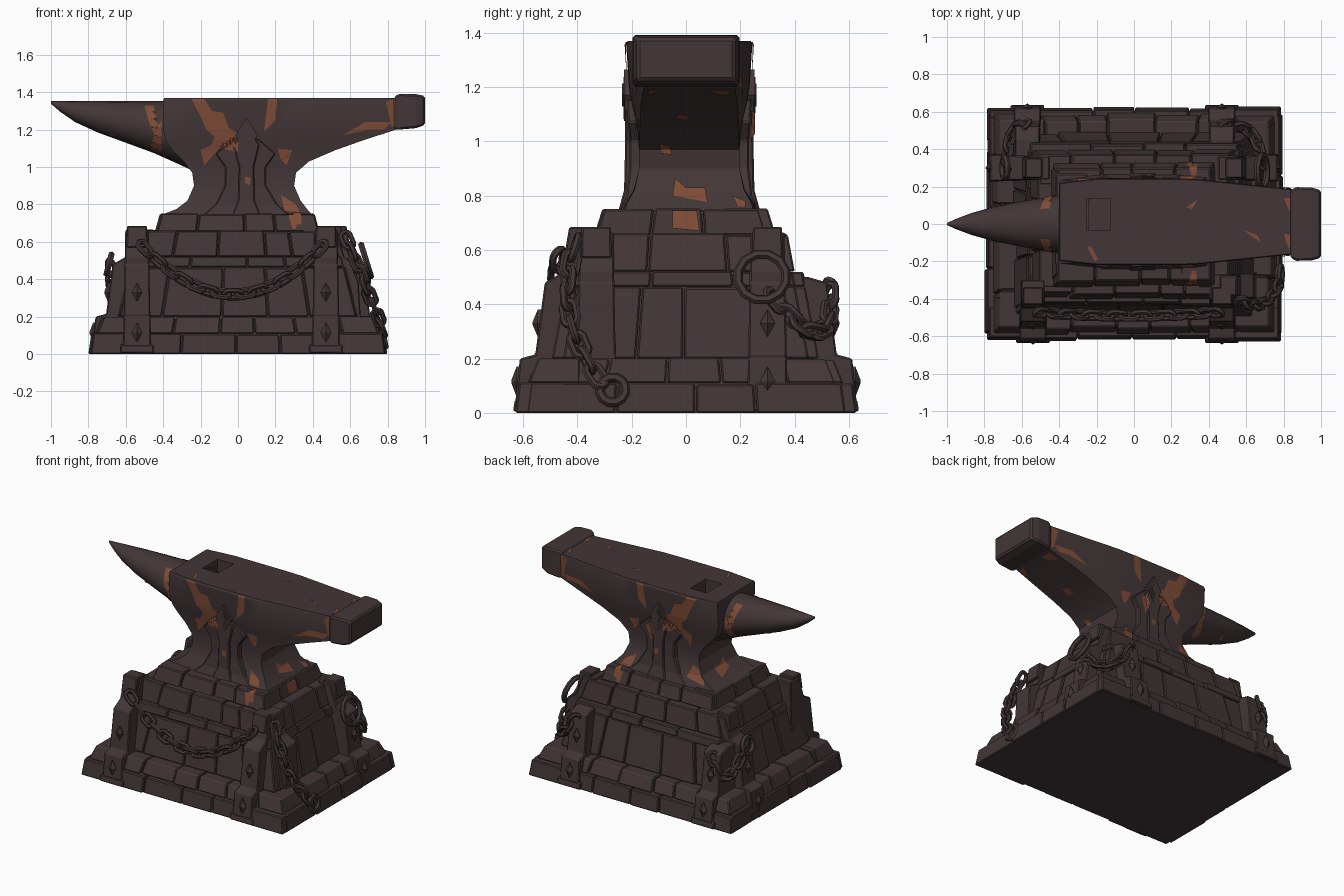
import bpy, bmesh, math, random
from math import cos, sin, pi
from mathutils import Vector, Matrix
from mathutils.bvhtree import BVHTree

random.seed(4)
cube = bpy.data.objects.get("Cube")
if cube:
    bpy.data.objects.remove(cube, do_unlink=True)


def material(name, rgb):
    m = bpy.data.materials.new(name)
    m.use_nodes = True
    m.diffuse_color = (*rgb, 1)
    m.node_tree.nodes["Principled BSDF"].inputs["Base Color"].default_value = (*rgb, 1)
    return m


IRON = material("dark brown iron", (.056, .037, .038))
RUST = material("rust orange", (.21, .072, .038))


def finish(name, bm, mat, bevel=0, smooth=None):
    bmesh.ops.recalc_face_normals(bm, faces=bm.faces)
    mesh = bpy.data.meshes.new(name)
    bm.to_mesh(mesh)
    bm.free()
    mesh.materials.append(mat)
    ob = bpy.data.objects.new(name, mesh)
    bpy.context.collection.objects.link(ob)
    bpy.ops.object.select_all(action='DESELECT')
    ob.select_set(True)
    bpy.context.view_layer.objects.active = ob
    if smooth:
        bpy.ops.object.shade_smooth_by_angle(angle=math.radians(smooth))
    if bevel:
        mod = ob.modifiers.new("worn edges", 'BEVEL')
        mod.width, mod.segments = bevel, 1
    return ob


def loft(bm, rings, closed=False):
    """Skin a list of equal rings; cap the ends unless they join up."""
    vs = [[bm.verts.new(p) for p in r] for r in rings]
    n = len(vs[0])
    for a, b in zip(vs, vs[1:] + vs[:1] if closed else vs[1:]):
        for i in range(n):
            bm.faces.new((a[i], a[(i + 1) % n], b[(i + 1) % n], b[i]))
    if not closed:
        bm.faces.new(vs[0])
        bm.faces.new(vs[-1])


def side(angle, t, d, z):
    """Point on one of the four sides: t along it, d outward."""
    return Matrix.Rotation(angle, 3, 'Z') @ Vector((t, -d, z))


# Stone courses: z range, then half sizes in x and y at bottom and top, bricks per side
def course(name, z0, z1, x0, y0, x1, y1, count, gap=.003):
    bm = bmesh.new()
    loft(bm, [[(sx * (x - .012), sy * (y - .012), z) for sx, sy in ((-1, -1), (1, -1), (1, 1), (-1, 1))]
              for x, y, z in ((x0, y0, max(0, z0 - .03)), (x1, y1, z1 - .012))])
    finish(name + "_core", bm, IRON)
    bm = bmesh.new()
    for k in range(4):
        w0, w1, d0, d1 = (x0, x1, y0, y1) if k % 2 == 0 else (y0 - .03, y1 - .03, x0, x1)
        n = max(2, round(count * w0 / x0))
        cuts = [-1] + [-1 + 2 * (i + random.uniform(-.2, .2)) / n for i in range(1, n)] + [1]
        for a, b in zip(cuts, cuts[1:]):
            out, top = random.uniform(-.006, .01), z1 + random.uniform(-.006, .003)
            loft(bm, [[side(k * pi / 2, t, d, z) for t, d in (
                (a * w + gap, d1 - .16), (b * w - gap, d1 - .16), (b * w - gap, e + out), (a * w + gap, e + out))]
                for w, e, d, z in ((w0, d0, d0, z0), (w1, d1, d1, top))])
    return finish(name, bm, IRON, bevel=.006)


course("footing_stones", 0, .11, .79, .62, .775, .605, 6)
course("lower_stones", .11, .2, .755, .585, .72, .55, 7)
course("wall_stones", .2, .465, .635, .485, .57, .435, 5)
course("ledge_stones", .465, .52, .57, .435, .555, .425, 4)
course("upper_stones", .52, .66, .545, .395, .505, .37, 5)
plinth = course("plinth_stones", .655, .75, .435, .33, .41, .30, 4)

# Buttress straps with a foot plate, top clamp and pointed studs
PROFILE = ((.3, .005), (.632, .005), (.612, .2), (.555, .215), (.52, .48), (.45, .52), (.40, .665), (.3, .665))
FOOT = ((.5, .005), (.637, .005), (.63, .05), (.5, .06))
CLAMP = ((.34, .575), (.45, .57), (.43, .685), (.34, .685))
STRAPS = ((0, -.54, 0), (0, .47, 0), (2, -.47, 0), (2, .57, 0), (1, .3, .15), (3, -.3, .15), (1, -.33, .12))
bm, studs = bmesh.new(), bmesh.new()
for k, t, shift in STRAPS:
    angle = k * pi / 2
    upper_only = k == 1 and t < 0
    parts = [(.075, PROFILE)]
    if k == 2:
        parts = [(.075, [(d, min(z, .5)) for d, z in PROFILE])]
    elif upper_only:
        parts = [(.075, [(min(d, .535), max(z, .2)) for d, z in PROFILE])]
    if k != 2:
        parts.append((.065, CLAMP))
    if not upper_only:
        parts.append((.09, FOOT))
        for z, d, h in ((.115, .618, .055), (.33, .54, .05)):
            loft(studs, [[side(angle, t + a * r * .028, e + shift, z + b * r * h)
                          for a, b in ((0, 1), (1, 0), (0, -1), (-1, 0))] for r, e in ((1, d - .02), (1, d + .006), (.1, d + .025))])
    for half, pts in parts:
        loft(bm, [[side(angle, t + s * half * (1 - .25 * z), d + shift, z) for d, z in pts] for s in (-1, 1)])
finish("buttress_straps", bm, IRON, bevel=.006)
finish("strap_studs", studs, IRON)


# Chains and rings
def link(bm, matrix, radius, stretch, thick):
    rings = []
    for i in range(12):
        a = 2 * pi * (i + .5) / 12
        centre = Vector((radius * cos(a) + math.copysign(stretch, cos(a)), radius * sin(a), 0))
        rings.append([matrix @ (centre + thick * (cos(b) * Vector((cos(a), sin(a), 0)) + Vector((0, 0, sin(b)))))
                      for b in (j * pi / 3 for j in range(6))])
    loft(bm, rings, closed=True)


def chain(name, start, pull, end, count):
    a, p, b = map(Vector, (start, pull, end))
    bm = bmesh.new()
    for i in range(count):
        u = (i + .5) / count
        pos = a * (1 - u) ** 2 + p * 2 * u * (1 - u) + b * u * u
        tangent = (p - a) * (1 - u) + (b - p) * u
        turn = tangent.to_track_quat('X', 'Z').to_matrix().to_4x4()
        roll = Matrix.Rotation(pi / 4 + (i % 2) * pi / 2, 4, 'X')
        link(bm, Matrix.Translation(pos) @ turn @ roll, .028, .02, .014)
    finish(name, bm, IRON, smooth=40)


chain("front_chain", (-.53, -.47, .6), (-.02, -.51, .04), (.47, -.47, .6), 15)
chain("right_hanging_chain", (.57, -.40, .64), (.69, -.50, .36), (.78, -.31, .11), 9)
chain("back_left_corner_chain", (.68, .3, .45), (.68, .55, .14), (.47, .53, .47), 8)
chain("back_right_corner_chain", (-.68, .3, .5), (-.68, .54, .16), (-.57, .53, .48), 8)
bm = bmesh.new()
for pos, tilt, r in (((.685, .28, .5), .3, .09), ((-.69, .3, .48), -.25, .055), ((.78, -.27, .085), .2, .048)):
    link(bm, Matrix.Translation(pos) @ Matrix.Rotation(pi / 2 - tilt, 4, 'Y'), r, 0, .018)
finish("wall_rings", bm, IRON, smooth=40)

# Anvil body: rows of z, left x, right x, half depth
CY = .012


def taper(x):
    return 1 - .25 * max(0, (x - .3) / .55) - .1 * max(0, (-x - .2) / .2)


def rows(name, table, n, bevel=0, smooth=None):
    bm = bmesh.new()
    rings = []
    for z, x0, x1, d in table:
        xs = [x0 + (x1 - x0) * i / n for i in range(n + 1)]
        rings.append([(x, CY - d * taper(x), z) for x in xs] + [(x, CY + d * taper(x), z) for x in reversed(xs)])
    loft(bm, rings)
    return finish(name, bm, IRON, bevel, smooth)


body = rows("anvil_body", (
    (.74, -.42, .40, .25), (.775, -.33, .37, .235), (.82, -.27, .335, .205), (.9, -.235, .30, .185), (.97, -.245, .31, .185),
    (1.03, -.29, .38, .19), (1.09, -.35, .52, .2), (1.14, -.385, .66, .212), (1.2, -.4, .845, .222),
    (1.355, -.4, .845, .232), (1.37, -.395, .84, .226)), 12, smooth=25)
flare = rows("side_panel", ((.74, -.19, .28, .255), (.8, -.12, .21, .232), (.9, -.07, .15, .22), (1.0, -.07, .15, .22),
                            (1.07, -.12, .2, .225), (1.15, -.03, .11, .23)), 4, .006)
spine = rows("centre_spine", ((.74, -.03, .12, .262), (.82, .0, .09, .24), (1.0, .005, .085, .236),
                              (1.12, -.025, .115, .236), (1.2, .03, .06, .236)), 2, .006)

# Square tool hole in the face
bm = bmesh.new()
bmesh.ops.create_cube(bm, size=1, matrix=Matrix.LocRotScale(Vector((-.19, .05, 1.36)), None, Vector((.125, .17, .2))))
cutter = finish("hole_cutter", bm, IRON)
cutter.hide_render = True
mod = body.modifiers.new("tool hole", 'BOOLEAN')
mod.operation, mod.object, mod.solver = 'DIFFERENCE', cutter, 'EXACT'
bpy.context.view_layer.objects.active = body
bpy.ops.object.modifier_apply(modifier=mod.name)
bpy.data.objects.remove(cutter, do_unlink=True)

# Horn: x, bottom z, half width under a nearly level top
bm = bmesh.new()
rings = []
for x, low, w in ((-1, 1.338, .006), (-.95, 1.295, .028), (-.87, 1.24, .058), (-.75, 1.185, .092),
                  (-.6, 1.13, .122), (-.45, 1.075, .145), (-.36, 1.035, .16), (-.24, .98, .165)):
    h = (1.352 - low) / 2
    rings.append([(x, cos(a) * w, low + h + sin(a) * h) for a in (2 * pi * i / 20 for i in range(20))])
loft(bm, rings)
horn = finish("horn", bm, IRON, smooth=40)

# Heel cap
bm = bmesh.new()
loft(bm, [[(x, s * w, z) for s, z in ((-1, lo), (1, lo), (1, hi), (-1, hi))] for x, w, lo, hi in (
    (.835, .175, 1.2, 1.375), (.86, .197, 1.2, 1.392), (.95, .195, 1.208, 1.39), (1.0, .18, 1.225, 1.38))])
heel = finish("heel_cap", bm, IRON, bevel=.01)

# Layered diamond emblem on both faces
for name, scale, depth in (("diamond_frame", 1, .24), ("diamond_ring", .7, .243), ("diamond_centre", .45, .248)):
    bm = bmesh.new()
    loft(bm, [[(.045 + a * scale * .06, CY + s * depth, 1.17 + b * scale * .095)
               for a, b in ((0, 1), (1, 0), (0, -1), (-1, 0))] for s in (-1, 1)])
    finish(name, bm, IRON)

# Rust patches: outlines laid onto the surfaces beneath
deps = bpy.context.evaluated_depsgraph_get()
trees = [BVHTree.FromObject(o, deps) for o in (body, flare, spine, horn, heel, plinth)]


def patch(name, outline, place, ray):
    ray = Vector(ray)
    bm = bmesh.new()
    bm.faces.new([bm.verts.new(place(*p)) for p in outline])
    bmesh.ops.triangulate(bm, faces=bm.faces[:])
    bmesh.ops.subdivide_edges(bm, edges=bm.edges[:], cuts=11, use_grid_fill=True)
    for v in bm.verts[:]:
        hits = [h for h in (t.ray_cast(v.co, ray) for t in trees) if h[0]]
        if hits:
            v.co = min(hits, key=lambda h: h[3])[0] - ray * .006
        else:
            bm.verts.remove(v)
    torn = [e for e in bm.edges if e.calc_length() > .07]
    bmesh.ops.delete(bm, geom=torn, context='EDGES')
    ob = finish(name, bm, RUST)
    if sum(p.normal.dot(ray) * p.area for p in ob.data.polygons) > 0:
        ob.data.flip_normals()


FACE = (
    ((-.25, 1.365), (-.18, 1.365), (-.14, 1.3), (-.08, 1.29), (-.05, 1.21), (0, 1.18), (0, 1.08), (-.1, 1.1),
     (-.18, 1.01), (-.2, 1.09), (-.1, 1.14), (-.17, 1.2), (-.2, 1.27)),
    ((.16, 1.365), (.21, 1.365), (.2, 1.25), (.14, 1.19), (.17, 1.29)),
    ((.56, 1.17), (.68, 1.24), (.82, 1.24), (.78, 1.2), (.7, 1.2)),
    ((.79, 1.35), (.84, 1.365), (.84, 1.21), (.82, 1.22), (.83, 1.31)),
    ((-.5, 1.33), (-.45, 1.33), (-.43, 1.22), (-.41, 1.25), (-.41, 1.08), (-.48, 1.075), (-.43, 1.14), (-.47, 1.22)),
    ((-.68, 1.18), (-.66, 1.175), (-.66, 1.16), (-.69, 1.165)),
    ((.21, 1.1), (.29, 1.09), (.26, 1.01), (.23, 1.04)),
    ((.23, .85), (.31, .8), (.33, .76), (.25, .765)),
    ((.27, .745), (.32, .745), (.31, .67), (.29, .67)),
    ((.04, .95), (.07, .94), (.06, .9), (.035, .92)))
BACK = (((-.28, .84), (-.2, .88), (-.17, .8), (-.31, .77)), ((.1, 1.12), (.14, 1.08), (.1, .98), (.08, 1.05)))
END = (((-.04, .865), (0, .83), (.07, .83), (.08, .775), (-.05, .8)), ((-.05, .745), (.04, .745), (.05, .67), (-.05, .68)),
       ((-.1, .99), (-.06, .98), (-.05, .95), (-.09, .955)), ((.17, .8), (.22, .78), (.22, .76), (.19, .76)))
TOP = (((.28, .09), (.34, .13), (.31, .08)), ((.58, -.03), (.68, -.1), (.66, -.06)), ((.8, .14), (.835, .14), (.835, .06)),
       ((.8, -.05), (.835, -.06), (.835, -.14), (.815, -.1)), ((.29, .32), (.34, .32), (.33, .25), (.31, .25)),
       ((-.25, -.12), (-.23, -.12), (-.19, -.19), (-.21, -.2)), ((.29, -.32), (.34, -.32), (.33, -.25), (.31, -.25)))
UNDER = (((.5, 0), (.55, .02), (.57, -.03), (.52, -.04)), ((.76, .16), (.83, .16), (.83, .08), (.79, .1)),
         ((.77, -.14), (.83, -.14), (.83, -.1), (.8, -.11)))
for label, outlines, place, ray in (
        ("front", FACE, lambda x, z: (x, -2, z), (0, 1, 0)),
        ("back", FACE + BACK, lambda x, z: (x, 2, z), (0, -1, 0)),
        ("heel_end", END, lambda y, z: (2, y, z), (-1, 0, 0)),
        ("horn_end", END[:1], lambda y, z: (-2, y, z), (1, 0, 0)),
        ("top", TOP, lambda x, y: (x, y, 2), (0, 0, -1)),
        ("underside", UNDER, lambda x, y: (x, y, -2), (0, 0, 1))):
    for outline in outlines:
        patch("rust_" + label, outline, place, ray)
